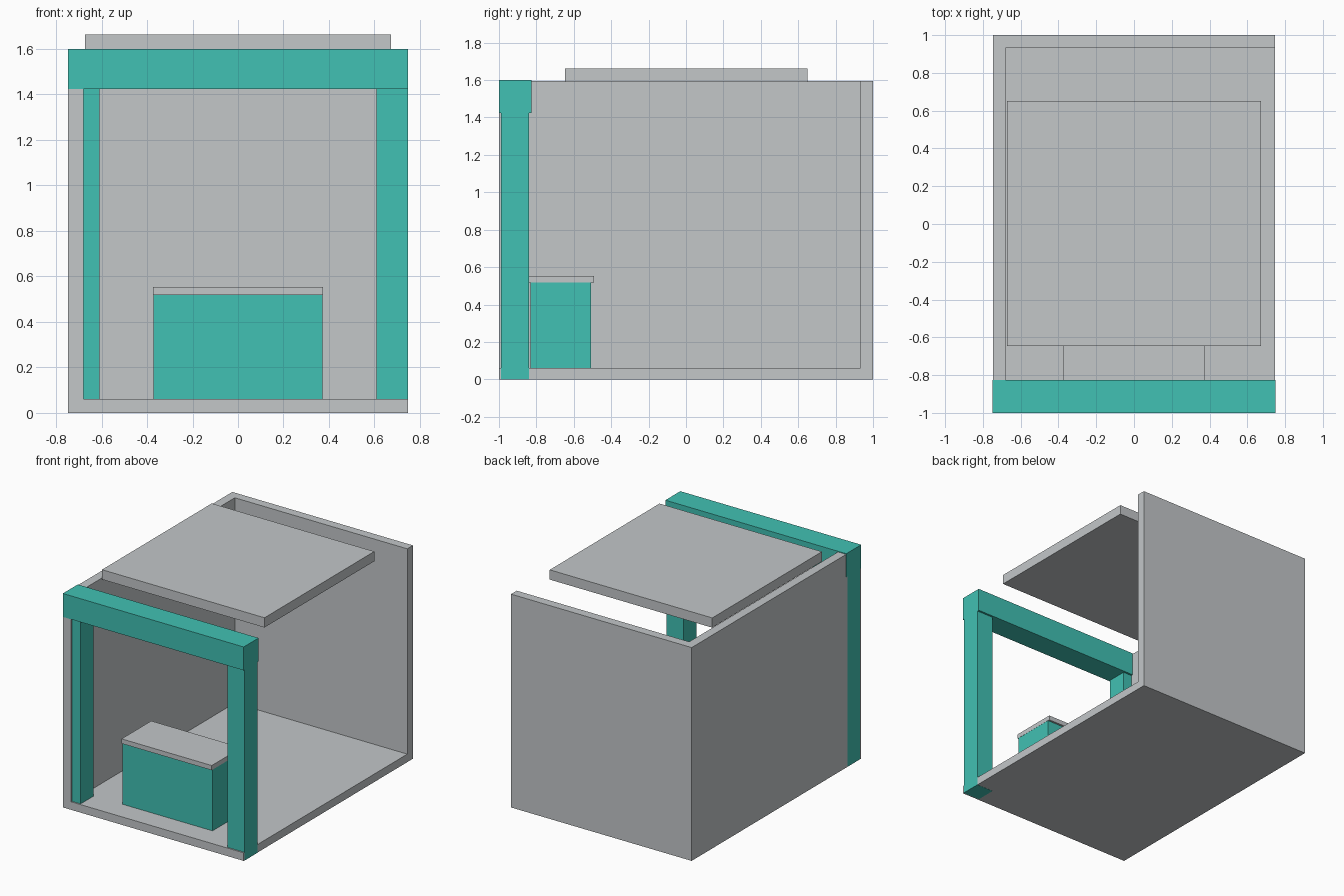
import bpy

if "Cube" in bpy.data.objects:
    bpy.data.objects.remove(bpy.data.objects["Cube"])


def make_material(name, rgb):
    mat = bpy.data.materials.new(name)
    mat.diffuse_color = (*rgb, 1.0)
    mat.use_nodes = True
    mat.node_tree.nodes["Principled BSDF"].inputs["Base Color"].default_value = mat.diffuse_color
    return mat


GREY = make_material("light grey", (0.546, 0.571, 0.584))
TEAL = make_material("teal", (0.053, 0.533, 0.451))


def box(name, x, y, z, mat):
    """Axis-aligned box from (min, max) ranges."""
    bpy.ops.mesh.primitive_cube_add(size=1)
    obj = bpy.context.object
    obj.name = name
    ranges = (x, y, z)
    obj.location = [(a + b) / 2 for a, b in ranges]
    obj.scale = [b - a for a, b in ranges]
    bpy.ops.object.transform_apply(location=True, rotation=False, scale=True)
    obj.data.materials.append(mat)
    return obj


W = 0.747    # half width of the booth
T = 0.067    # wall thickness
E = 0.001    # slight overlap that keeps the trim in front of the walls

# Shell: floor, one side wall, back wall; the right side is open
box("floor", (-W, W), (-1, 1), (0, 0.06), GREY)
box("left_wall", (-W, -W + T), (-1, 1), (0.06, 1.595), GREY)
box("back_wall", (-W + T, W), (1 - T, 1), (0.06, 1.595), GREY)

# Raised roof panel
box("roof_panel", (-0.672, 0.672), (-0.647, 0.65), (1.59, 1.663), GREY)

# Front frame: two posts and a header beam
box("left_post", (-W - E, -0.608), (-0.99, -0.84), (0.002, 1.425), TEAL)
box("right_post", (0.608, W + E), (-0.99, -0.84), (-E, 1.425), TEAL)
box("header_beam", (-W - E, W + E), (-1 - E, -0.825), (1.425, 1.6), TEAL)

# Counter with its top
box("counter", (-0.372, 0.372), (-0.832, -0.507), (0.03, 0.518), TEAL)
box("counter_top", (-0.373, 0.373), (-0.843, -0.492), (0.518, 0.553), GREY)
